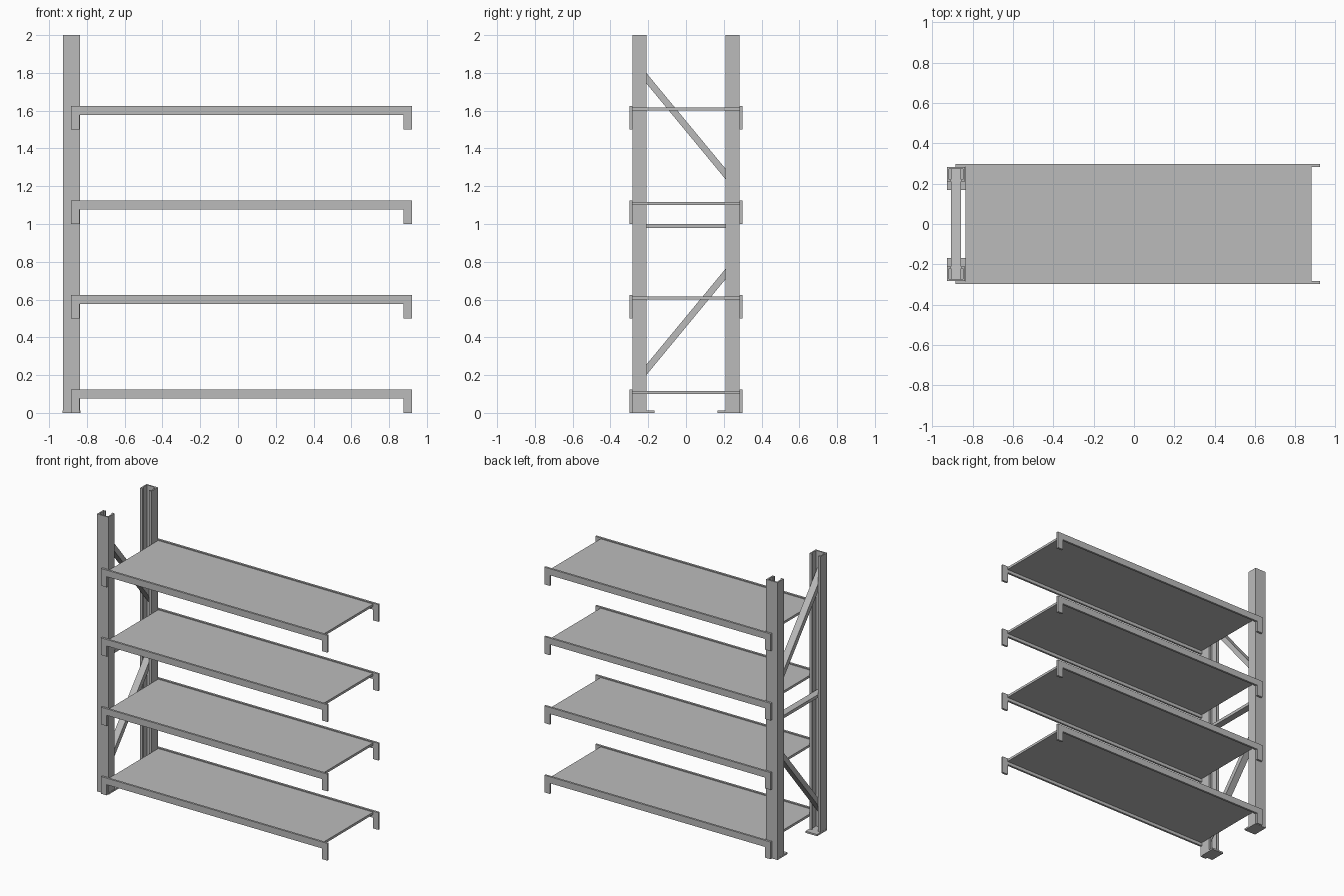
import bpy, bmesh, math
from mathutils import Matrix, Vector

cube = bpy.data.objects.get("Cube")
if cube:
    bpy.data.objects.remove(cube, do_unlink=True)

# One painted steel grey throughout
steel = bpy.data.materials.new("steel_grey")
steel.use_nodes = True
GREY = (0.5, 0.5, 0.5, 1)
steel.diffuse_color = GREY
steel.node_tree.nodes["Principled BSDF"].inputs["Base Color"].default_value = GREY


def finish(bm, name):
    bmesh.ops.recalc_face_normals(bm, faces=bm.faces)
    mesh = bpy.data.meshes.new(name)
    bm.to_mesh(mesh)
    bm.free()
    mesh.materials.append(steel)
    obj = bpy.data.objects.new(name, mesh)
    bpy.context.collection.objects.link(obj)
    return obj


def box(name, x, y, z):
    """Box from its (low, high) range on each axis."""
    bm = bmesh.new()
    size = [b - a for a, b in (x, y, z)]
    mid = [(a + b) / 2 for a, b in (x, y, z)]
    bmesh.ops.create_cube(bm, size=1, matrix=Matrix.Translation(mid) @ Matrix.Diagonal((*size, 1)))
    return finish(bm, name)


def extrude(name, points, offset):
    """Flat outline pushed along an offset."""
    bm = bmesh.new()
    face = bm.faces.new([bm.verts.new(p) for p in points])
    out = bmesh.ops.extrude_face_region(bm, geom=[face], use_keep_orig=True)
    moved = [v for v in out["geom"] if isinstance(v, bmesh.types.BMVert)]
    bmesh.ops.translate(bm, verts=moved, vec=Vector(offset))
    return finish(bm, name)


POST_X, HALF_W = -0.882, 0.045
WEB_Y, LIP_Y, SHEET = 0.282, 0.21, 0.01
BRACE_HALF = 0.025

for side, label in ((-1, "front"), (1, "back")):
    # Lipped channel post, open towards the middle of the frame
    half = [(HALF_W, WEB_Y), (HALF_W, LIP_Y), (BRACE_HALF, LIP_Y), (BRACE_HALF, LIP_Y + SHEET),
            (HALF_W - SHEET, LIP_Y + SHEET), (HALF_W - SHEET, WEB_Y - SHEET)]
    outline = half + [(-x, y) for x, y in reversed(half)]
    extrude(label + "_post", [(POST_X + x, side * y, 0) for x, y in outline], (0, 0, 2))
    # Foot plate
    ys = sorted((side * 0.168, side * WEB_Y))
    box(label + "_foot", (POST_X - 0.046, POST_X + 0.047), ys, (0, 0.012))

# Side frame braces
REACH = WEB_Y - SHEET
brace_x = (POST_X - BRACE_HALF, POST_X + BRACE_HALF)
box("middle_brace", brace_x, (-REACH, REACH), (0.978, 1.0))
for label, mid, slope in (("lower", 0.482, 1.21), ("upper", 1.518, -1.21)):
    ends = [(y, mid + slope * y) for y in (-REACH, REACH)]
    outline = [(brace_x[0], y, z - 0.0275) for y, z in ends]
    outline += [(brace_x[0], y, z + 0.0275) for y, z in reversed(ends)]
    extrude(label + "_brace", outline, (2 * BRACE_HALF, 0, 0))

# Four levels: a deck between two beams with hanging end tabs
LEFT, RIGHT, TAB = -0.884, 0.922, 0.045
for level in range(4):
    z = level * 0.5
    box(f"shelf_{level + 1}", (-0.835, 0.88), (-0.283, 0.283), (z + 0.1, z + 0.117))
    low, top = z + 0.077, z + 0.124
    outline = [(LEFT, z), (LEFT, top), (RIGHT, top), (RIGHT, z),
               (RIGHT - TAB, z), (RIGHT - TAB, low), (LEFT + TAB, low), (LEFT + TAB, z)]
    for side, label in ((-1, "front"), (1, "back")):
        extrude(f"{label}_beam_{level + 1}", [(x, side * 0.283, h) for x, h in outline],
                (0, side * 0.015, 0))
